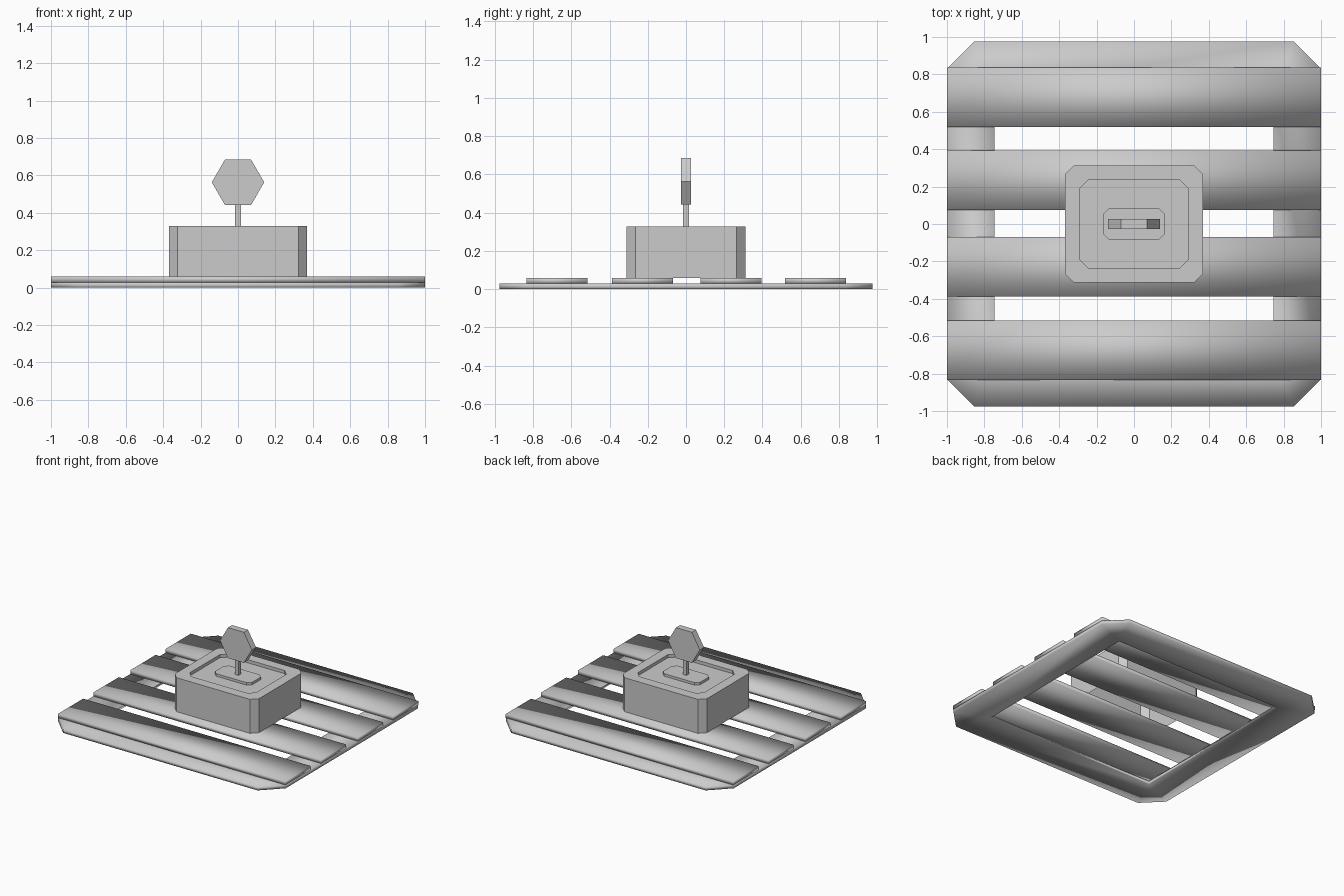
import bpy, bmesh, math
from mathutils import Matrix

cube = bpy.data.objects.get("Cube")
if cube:
    bpy.data.objects.remove(cube, do_unlink=True)

grey = bpy.data.materials.new("light grey")
grey.use_nodes = True
colour = (0.6, 0.6, 0.6, 1)
grey.diffuse_color = colour
grey.node_tree.nodes["Principled BSDF"].inputs["Base Color"].default_value = colour


def finish(name, bm, smooth=False):
    bmesh.ops.remove_doubles(bm, verts=bm.verts[:], dist=0.0001)
    bmesh.ops.recalc_face_normals(bm, faces=bm.faces[:])
    mesh = bpy.data.meshes.new(name)
    bm.to_mesh(mesh)
    bm.free()
    mesh.materials.append(grey)
    for p in mesh.polygons:
        p.use_smooth = smooth
    obj = bpy.data.objects.new(name, mesh)
    bpy.context.scene.collection.objects.link(obj)
    return obj


def octagon(hx, hy, c):
    """Rectangle outline with its corners cut off."""
    quarter = [(hx, hy - c), (hx - c, hy)]
    return (quarter + [(-x, y) for x, y in reversed(quarter)]
            + [(-x, -y) for x, y in quarter]
            + [(x, -y) for x, y in reversed(quarter)])


def loft(name, rings, caps=(True, True), closed=False, smooth=False):
    """Skin rings of (half width, half depth, corner cut, height)."""
    bm = bmesh.new()
    loops = [[bm.verts.new((x, y, z)) for x, y in octagon(hx, hy, c)]
             for hx, hy, c, z in rings]
    pairs = list(zip(loops, loops[1:]))
    if closed:
        pairs.append((loops[-1], loops[0]))
    for a, b in pairs:
        for i in range(8):
            j = (i + 1) % 8
            bm.faces.new((a[i], a[j], b[j], b[i]))
    if caps[0]:
        bm.faces.new(loops[0][::-1])
    if caps[1]:
        bm.faces.new(loops[-1])
    return finish(name, bm, smooth)


def box(name, size, centre, smooth=False):
    bm = bmesh.new()
    bmesh.ops.create_cube(bm, size=1, matrix=Matrix.Translation(centre)
                          @ Matrix.Diagonal((*size, 1)))
    return finish(name, bm, smooth)


# Base frame with cut corners and a rectangular opening
loft("base_frame", [(1, 0.975, 0.145, 0), (1, 0.975, 0.145, 0.028),
                    (0.745, 0.72, 0, 0.028), (0.745, 0.72, 0, 0)],
     caps=(False, False), closed=True, smooth=True)

# Four slats across the frame
for i, y in enumerate((-0.675, -0.228, 0.235, 0.677)):
    box(f"slat_{i + 1}", (2, 0.318, 0.03), (0, y, 0.043), smooth=True)

# Housing, open underneath, with a recessed top
loft("housing", [(0.37, 0.312, 0.047, 0.058), (0.37, 0.312, 0.047, 0.328),
                 (0.292, 0.234, 0.045, 0.328), (0.292, 0.234, 0.045, 0.303)],
     caps=(False, True))

# Raised plate, stem and hexagonal head
loft("mount_plate", [(0.163, 0.083, 0.028, 0.303), (0.163, 0.083, 0.028, 0.323)])
box("stem", (0.032, 0.032, 0.14), (0, 0, 0.388))

bm = bmesh.new()
bmesh.ops.create_cone(bm, cap_ends=True, segments=6, radius1=0.14, radius2=0.14,
                      depth=0.052,
                      matrix=Matrix.Translation((0, 0, 0.563))
                      @ Matrix.Rotation(math.pi / 2, 4, 'X')
                      @ Matrix.Rotation(math.pi / 2, 4, 'Z'))
# Turn the hexagon so a flat side is on top
if max(v.co.x for v in bm.verts) < 0.139:
    bmesh.ops.rotate(bm, verts=bm.verts[:], cent=(0, 0, 0.563),
                     matrix=Matrix.Rotation(math.pi / 6, 3, 'Y'))
finish("hexagon_head", bm)
